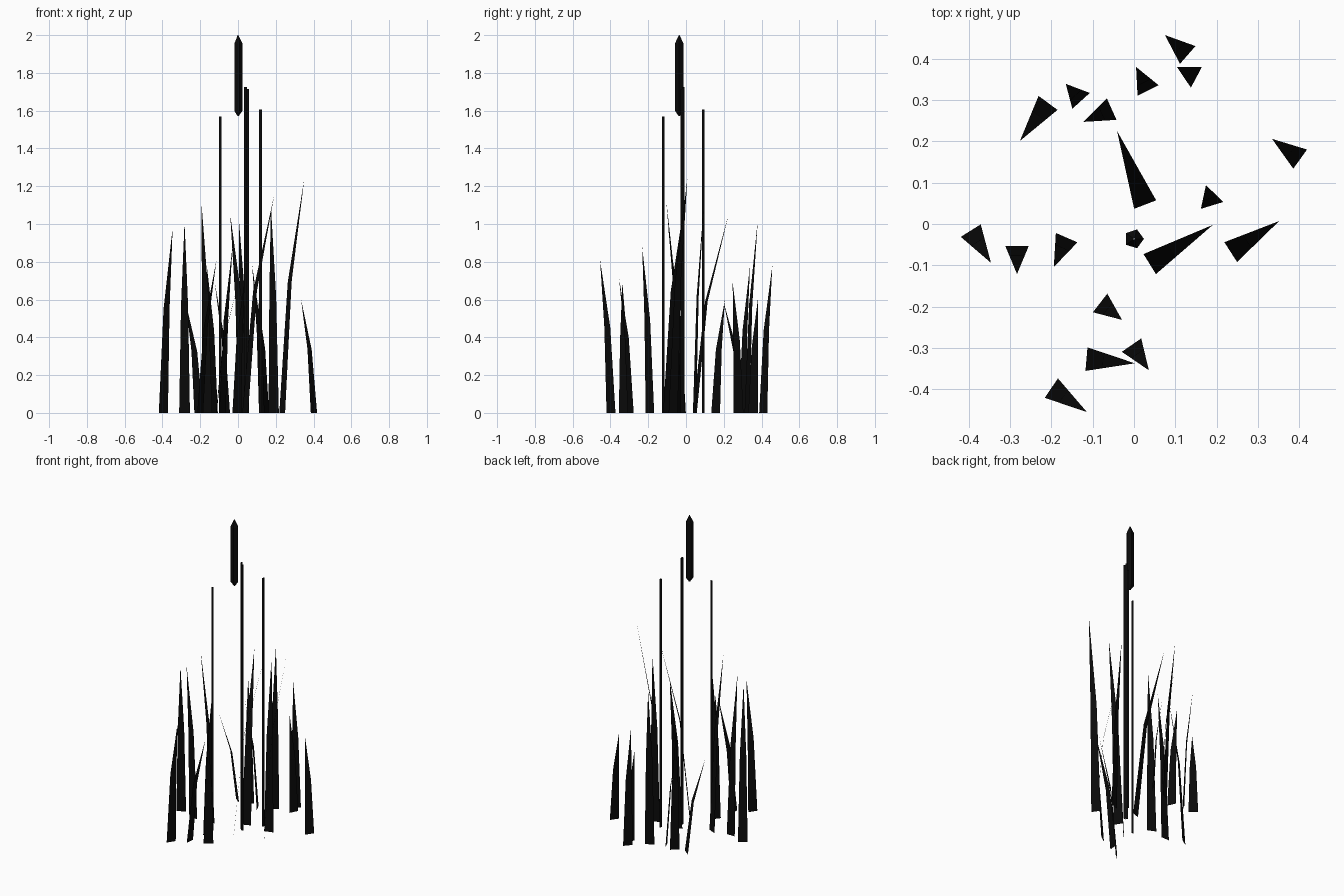
import bpy
import math
from mathutils import Vector

if "Cube" in bpy.data.objects:
    bpy.data.objects.remove(bpy.data.objects["Cube"])

black = bpy.data.materials.new("near_black")
black.diffuse_color = (0.003, 0.003, 0.003, 1)
black.use_nodes = True
black.node_tree.nodes["Principled BSDF"].inputs["Base Color"].default_value = black.diffuse_color


def make(name, verts, faces):
    mesh = bpy.data.meshes.new(name)
    mesh.from_pydata(verts, [], faces)
    mesh.materials.append(black)
    obj = bpy.data.objects.new(name, mesh)
    bpy.context.collection.objects.link(obj)
    return obj


# Leaf blade: flat strip with one bend, narrowing to a point
def blade(i, bx, by, tx, ty, tz, width=0.057):
    base, lean = Vector((bx, by, 0)), Vector((tx - bx, ty - by, 0))
    side = Vector((-lean.y, lean.x, 0)).normalized() * width / 2
    mid = base + lean * 0.34 + Vector((0, 0, tz * 0.56))
    verts = [base - side, base + side, mid + side * 0.66, mid - side * 0.66,
             Vector((tx, ty, tz))]
    make(f"leaf_blade_{i}", verts, [(0, 1, 2, 3), (3, 2, 4)])


# Stack of rings (z, radius) around a vertical axis, open at the ends
def rings(name, x, y, sides, profile, start):
    verts, faces = [], []
    for z, r in profile:
        for k in range(sides):
            a = start + k * math.tau / sides
            verts.append((x + r * math.cos(a), y + r * math.sin(a), z))
    for j in range(len(profile) - 1):
        for k in range(sides):
            n = (k + 1) % sides
            faces.append((j * sides + k, j * sides + n,
                          (j + 1) * sides + n, (j + 1) * sides + k))
    return make(name, verts, faces)


# base x, base y, tip x, tip y, tip z
blades = [
    (.130, .409, .075, .457, .78), (.151, .355, .104, .380, .60),
    (.034, .323, .005, .380, 1.02), (-.128, .298, -.165, .339, .78),
    (-.208, .293, -.276, .201, .58), (-.054, .278, -.123, .247, .69),
    (.027, .047, -.041, .225, 1.05), (.402, .157, .334, .206, .60),
    (.189, .045, .174, .094, 1.10), (.234, -.068, .351, .007, 1.24),
    (.038, -.097, .191, -.002, 1.15), (-.395, -.016, -.346, -.094, .98),
    (-.283, -.053, -.283, -.121, 1.01), (-.163, -.033, -.194, -.104, 1.12),
    (-.082, -.191, -.029, -.232, .88), (-.006, -.293, .036, -.354, .71),
    (-.115, -.327, .002, -.337, .69), (-.200, -.397, -.114, -.455, .81),
]
for i, b in enumerate(blades):
    blade(i + 1, *b)

# Thin three-sided stems
stems = [(.119, .090, 1.605), (.039, -.016, 1.725),
         (.050, -.025, 1.715), (-.094, -.123, 1.57)]
for i, (x, y, h) in enumerate(stems):
    rings(f"stem_{i + 1}", x, y, 3, [(0, .0085), (h, .0085)], math.pi / 2)

# Five-sided seed head with pointed ends
rings("seed_head", 0, -.036, 5,
      [(1.572, .004), (1.60, .024), (1.955, .024), (2.0, .002)], 0)
